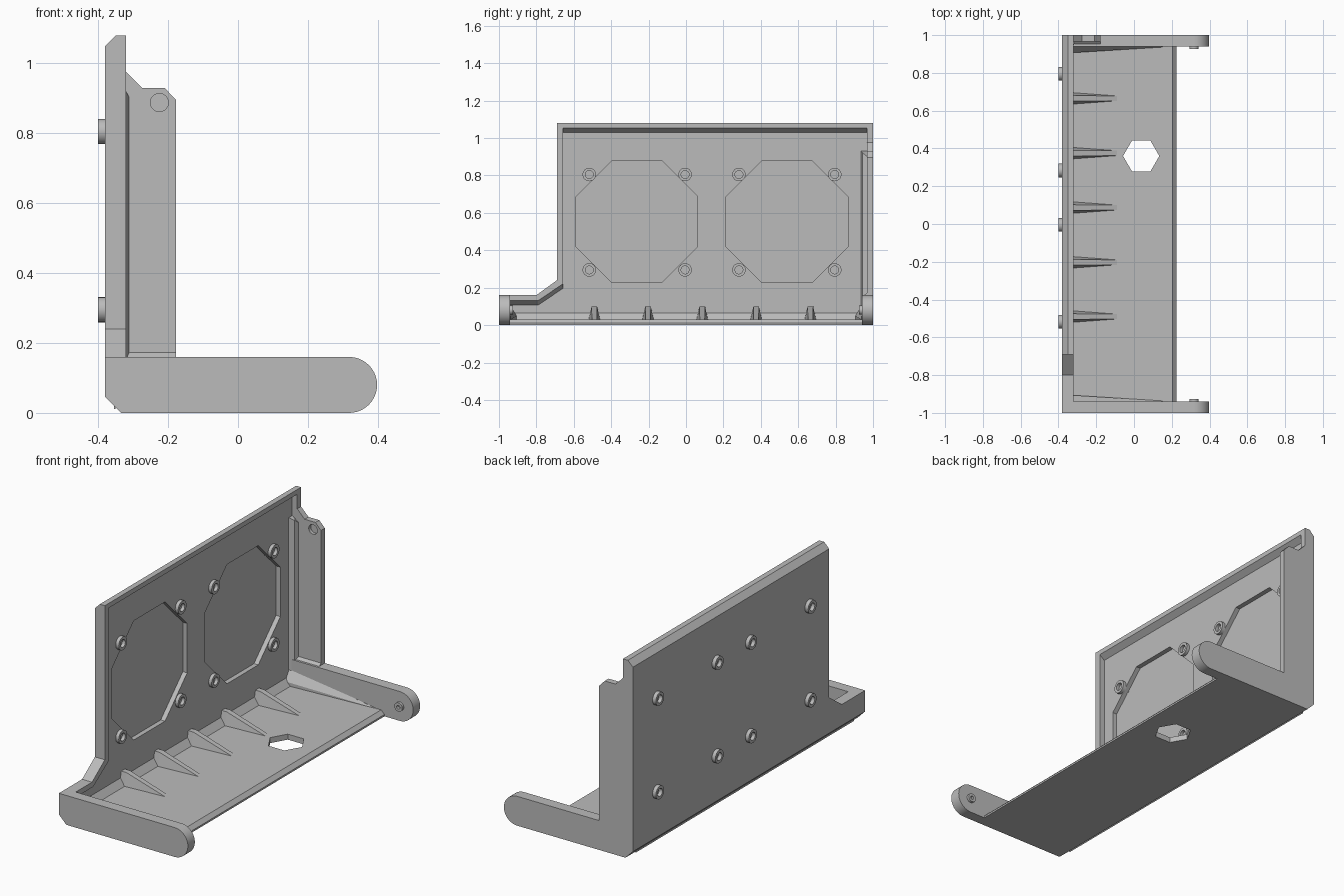
import bpy, bmesh, math
from mathutils import Vector

cube = bpy.data.objects.get("Cube")
if cube:
    bpy.data.objects.remove(cube, do_unlink=True)

grey = bpy.data.materials.new("plain grey")
grey.use_nodes = True
COLOUR = (0.5, 0.5, 0.5, 1)
grey.diffuse_color = COLOUR
grey.node_tree.nodes["Principled BSDF"].inputs["Base Color"].default_value = COLOUR


def finish(name, bm):
    bmesh.ops.recalc_face_normals(bm, faces=bm.faces)
    mesh = bpy.data.meshes.new(name)
    bm.to_mesh(mesh)
    bm.free()
    mesh.materials.append(grey)
    obj = bpy.data.objects.new(name, mesh)
    bpy.context.collection.objects.link(obj)
    return obj


def place(axis, p, d):
    """2D profile point p at distance d along the axis."""
    return {"x": (d, *p), "y": (p[0], d, p[1]), "z": (*p, d)}[axis]


def loft(name, axis, start, a, end, b):
    bm = bmesh.new()
    r1 = [bm.verts.new(place(axis, p, a)) for p in start]
    r2 = [bm.verts.new(place(axis, p, b)) for p in end]
    bm.faces.new(r1)
    bm.faces.new(r2)
    for i in range(len(r1)):
        j = (i + 1) % len(r1)
        bm.faces.new((r1[i], r1[j], r2[j], r2[i]))
    return finish(name, bm)


def prism(name, axis, pts, a, b):
    return loft(name, axis, pts, a, pts, b)


def hull(name, pts):
    bm = bmesh.new()
    bmesh.ops.convex_hull(bm, input=[bm.verts.new(p) for p in pts])
    return finish(name, bm)


def circle(cx, cy, r, n, turn=0.0):
    steps = [turn + math.tau * i / n for i in range(n)]
    return [(cx + r * math.cos(t), cy + r * math.sin(t)) for t in steps]


def tube(name, axis, centre, outer, inner, a, b, n=24):
    bm = bmesh.new()
    rings = []
    for r, d in ((outer, a), (outer, b), (inner, b), (inner, a)):
        rings.append([bm.verts.new(place(axis, p, d)) for p in circle(*centre, r, n)])
    for k in range(4):
        p, q = rings[k], rings[(k + 1) % 4]
        for i in range(n):
            j = (i + 1) % n
            bm.faces.new((p[i], p[j], q[j], q[i]))
    obj = finish(name, bm)
    smooth(obj)
    return obj


def smooth(obj):
    bpy.ops.object.select_all(action="DESELECT")
    obj.select_set(True)
    bpy.context.view_layer.objects.active = obj
    bpy.ops.object.shade_smooth_by_angle(angle=math.radians(30))


def boolean(obj, other, operation="DIFFERENCE"):
    mod = obj.modifiers.new("cut", "BOOLEAN")
    mod.object, mod.operation, mod.solver = other, operation, "EXACT"
    bpy.context.view_layer.objects.active = obj
    bpy.ops.object.modifier_apply(modifier=mod.name)
    bpy.data.objects.remove(other, do_unlink=True)


BACK, INNER, FACE = -0.38, -0.35, -0.32
FLOOR = 0.03
ARM = 0.94

# Back wall: stepped outline with bevelled top and bottom outer edges
outline = [(-1, 0), (1, 0), (1, 1.08), (-0.69, 1.08), (-0.69, 0.24), (-0.8, 0.16), (-1, 0.16)]
wall = prism("back_wall", "x", outline, BACK, FACE)
section = [(BACK, 0.045), (-0.335, 0), (-0.3, 0), (-0.3, 1.08), (INNER, 1.08), (BACK, 1.05)]
boolean(wall, prism("section_cutter", "y", section, -1.1, 1.1), "INTERSECT")


# Wall recess, leaving a raised rim with sloped undersides
def recess(drop):
    return [(-ARM, FLOOR), (0.967, FLOOR), (0.967, 1.055 - drop), (-0.657, 1.055 - drop),
            (-0.657, 0.222 - drop), (-0.79, 0.132 - drop), (-ARM, 0.132 - drop)]


boolean(wall, loft("recess_cutter", "x", recess(0.025), INNER, recess(0), FACE + 0.001))

# Two octagonal pockets
for y in (-0.263, 0.54):
    octagon = circle(y, 0.553, 0.325 / math.cos(math.pi / 8), 8, math.pi / 8)
    boolean(wall, prism("pocket_cutter", "x", octagon, -0.376, -0.3))

# Screw bosses at the pocket corners
for y in (-0.517, -0.005, 0.283, 0.795):
    for z in (0.295, 0.805):
        tube("screw_boss_outer", "x", (y, z), 0.036, 0.021, -0.4, BACK + 0.005)
        tube("screw_boss_inner", "x", (y, z), 0.036, 0.021, INNER - 0.005, -0.332)

# Floor with a sloped front edge and a hexagonal hole
floor = prism("floor", "y", [(-0.335, 0), (0.225, 0), (0.225, 0.01), (0.205, FLOOR),
                             (-0.335, FLOOR)], -0.95, 0.95)
boolean(floor, prism("hex_cutter", "z", circle(0.038, 0.36, 0.096, 6), -0.1, 0.1))

# Sloped strip where the floor meets the wall
prism("floor_fillet", "y", [(INNER - 0.005, 0.01), (FACE, FLOOR), (INNER, 0.065),
                            (INNER - 0.005, 0.065)], -ARM, ARM)

# Side arms with rounded ends, pivot pins and tapering corner wedges
tip = [(0.318 + 0.08 * math.sin(t), 0.08 - 0.08 * math.cos(t))
       for t in (math.pi * i / 20 for i in range(21))]
arm = [(BACK, 0.16), (BACK, 0.045), (-0.335, 0)] + tip
for side, s in (("front", -1), ("rear", 1)):
    smooth(prism(side + "_arm", "y", arm, s * ARM, s))
    tube(side + "_pivot_pin", "y", (0.318, 0.08), 0.024, 0.01, s * 0.926, s * (ARM + 0.005))
    hull(side + "_corner_wedge", [(INNER, s * 0.905, FLOOR), (INNER, s * 0.945, FLOOR),
                                  (INNER, s * 0.905, 0.05), (INNER, s * 0.945, 0.11),
                                  (0.18, s * 0.938, FLOOR), (0.18, s * 0.945, FLOOR)])

# Tapering floor ribs
for y in (-0.49, -0.203, 0.087, 0.375, 0.665):
    pts = []
    for s in (-1, 1):
        pts += [(INNER, y + s * 0.03, FLOOR), (INNER, y + s * 0.015, 0.1),
                (FACE, y + s * 0.03, FLOOR), (FACE, y + s * 0.015, 0.1),
                (-0.09, y + s * 0.013, FLOOR)]
    hull("floor_rib", pts)

# Rear upright with a blind hole, and its corner fillet
upright = prism("rear_upright", "y", [(INNER, 0.1), (-0.177, 0.1), (-0.177, 0.895),
                                      (-0.21, 0.93), (-0.275, 0.93), (FACE, 0.975),
                                      (INNER, 0.975)], 0.967, 1)
boolean(upright, prism("hole_cutter", "y", circle(-0.225, 0.888, 0.026, 24), 0.9, 0.985))
hull("upright_fillet", [(x, y, z) for x, y, top in ((INNER, 0.936, 0.93), (INNER, 0.97, 0.93),
                                                    (-0.31, 0.97, 0.9), (FACE, 0.945, 0.92))
                        for z in (0.1, top)])
# Small sloped foot between the upright and its arm
hull("upright_foot", [(x, y, z) for x in (INNER, -0.177)
                      for y, z in ((ARM, 0.15), (0.97, 0.15), (0.97, 0.175))])
